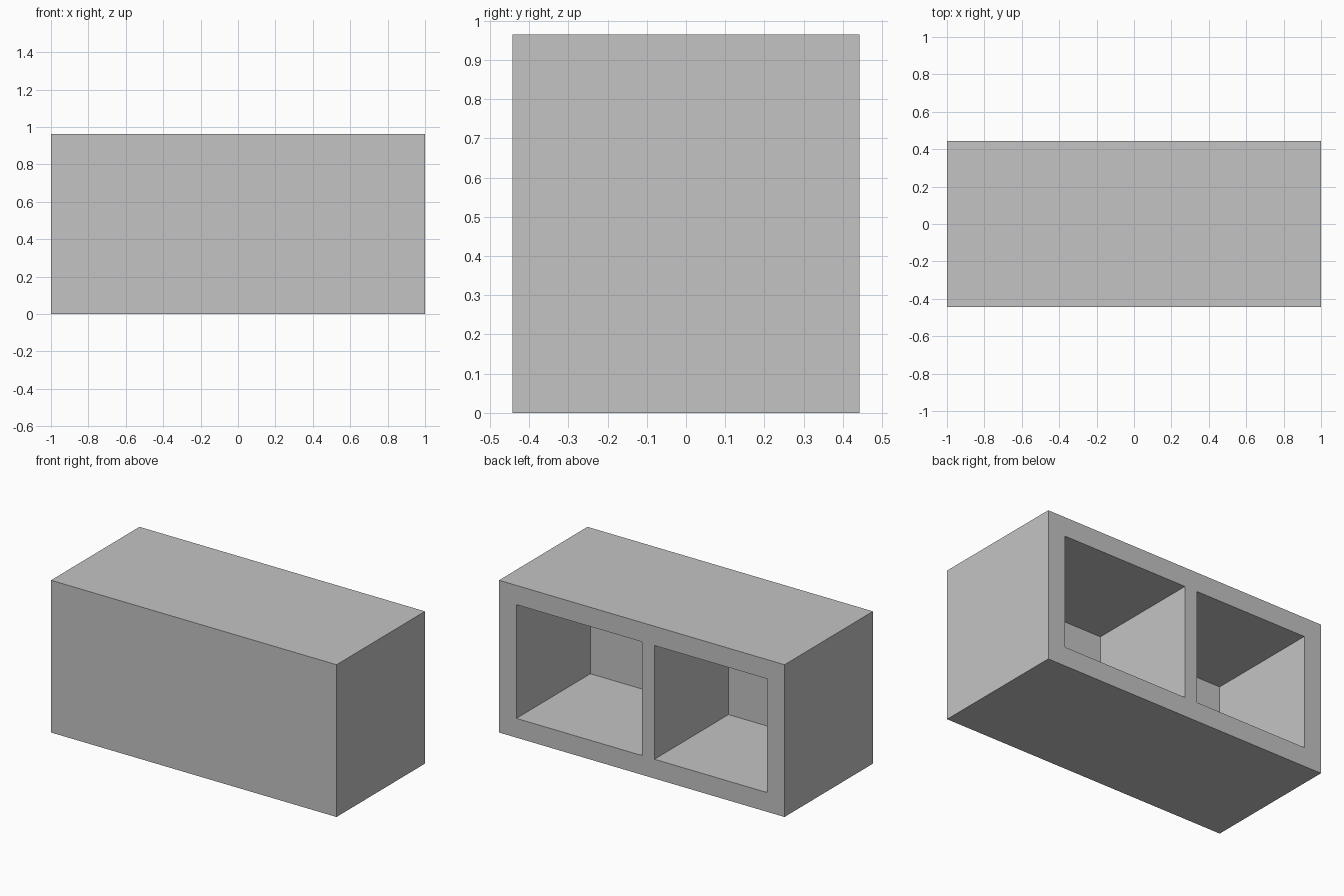
import bpy
import bmesh
from mathutils import Vector

old = bpy.data.objects.get("Cube")
if old:
    bpy.data.objects.remove(old, do_unlink=True)

WIDTH, DEPTH, HEIGHT = 2.0, 0.885, 0.964
WALL = 0.122          # thickness of top, bottom and sides
RECESS = 0.74         # depth of the compartments

# Single grey finish
grey = bpy.data.materials.new("plain_grey")
colour = (0.55, 0.55, 0.55, 1.0)
grey.diffuse_color = colour
grey.use_nodes = True
grey.node_tree.nodes["Principled BSDF"].inputs["Base Color"].default_value = colour


def box(bm, size, centre):
    made = bmesh.ops.create_cube(bm, size=1.0)["verts"]
    bmesh.ops.scale(bm, vec=size, verts=made)
    bmesh.ops.translate(bm, vec=centre, verts=made)


def finish(bm, name):
    bmesh.ops.recalc_face_normals(bm, faces=bm.faces)
    mesh = bpy.data.meshes.new(name)
    bm.to_mesh(mesh)
    bm.free()
    mesh.materials.append(grey)
    obj = bpy.data.objects.new(name, mesh)
    bpy.context.collection.objects.link(obj)
    return obj


# Cabinet shell: a box whose rear face is inset and pushed inward
bm = bmesh.new()
box(bm, (WIDTH, DEPTH, HEIGHT), (0, 0, HEIGHT / 2))
bm.normal_update()
rear = max(bm.faces, key=lambda f: f.normal.y)
bmesh.ops.inset_region(bm, faces=[rear], thickness=WALL, use_even_offset=True)
pushed = bmesh.ops.extrude_face_region(bm, geom=[rear])["geom"]
floor_verts = [g for g in pushed if isinstance(g, bmesh.types.BMVert)]
bmesh.ops.translate(bm, vec=Vector((0, -RECESS, 0)), verts=floor_verts)
if rear.is_valid:
    bmesh.ops.delete(bm, geom=[rear], context="FACES_ONLY")
finish(bm, "cabinet_shell")

# Upright divider, slightly off centre, flush with the open side
bm = bmesh.new()
box(bm, (0.086, RECESS, HEIGHT - 2 * WALL),
    (-0.046, DEPTH / 2 - RECESS / 2, HEIGHT / 2))
finish(bm, "divider")
